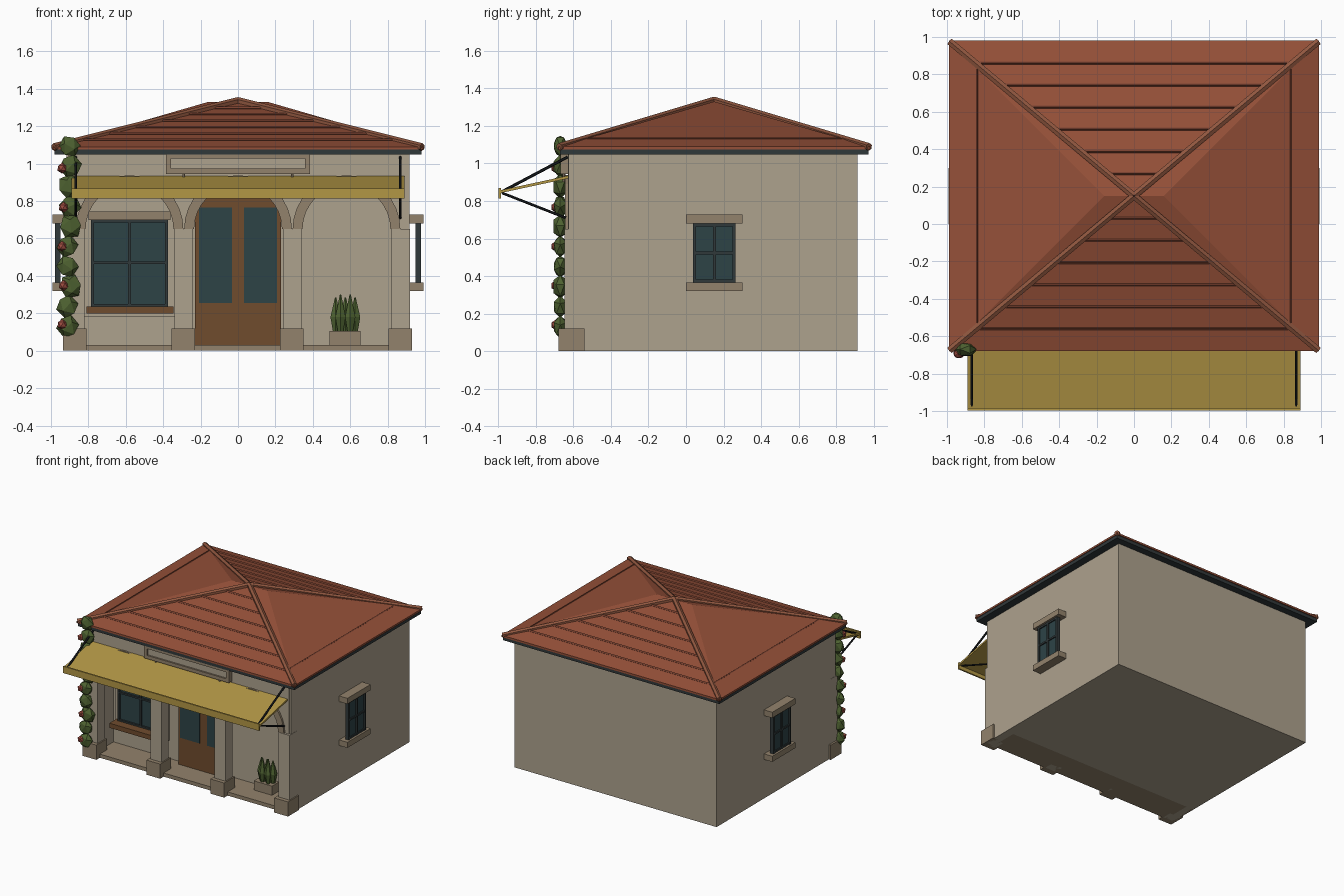
import bpy, bmesh, math, random
from mathutils import Vector, Matrix

if "Cube" in bpy.data.objects:
    bpy.data.objects.remove(bpy.data.objects["Cube"])

random.seed(4)
MATS = {}
COL = dict(wall=(.42, .36, .27), stone=(.29, .225, .15), roof=(.30, .08, .04), tile=(.2, .055, .03),
           cap=(.28, .095, .05), slate=(.03, .04, .042), iron=(.01, .012, .014), cloth=(.45, .31, .06),
           glass=(.026, .056, .062), wood=(.16, .072, .027), leaf=(.075, .12, .03), flower=(.33, .07, .05))


def finish(name, bm, col):
    bmesh.ops.recalc_face_normals(bm, faces=bm.faces)
    me = bpy.data.meshes.new(name)
    bm.to_mesh(me)
    bm.free()
    if col not in MATS:
        MATS[col] = bpy.data.materials.new(col)
        MATS[col].diffuse_color = (*COL[col], 1)
    me.materials.append(MATS[col])
    ob = bpy.data.objects.new(name, me)
    bpy.context.collection.objects.link(ob)
    return ob


def box(name, x, y, z, col):
    bm = bmesh.new()
    c = [(a[0] + a[1]) / 2 for a in (x, y, z)]
    s = [abs(a[1] - a[0]) for a in (x, y, z)]
    bmesh.ops.create_cube(bm, size=1, matrix=Matrix.Translation(c) @ Matrix.Diagonal((*s, 1)))
    return finish(name, bm, col)


def rod(name, a, b, r, col, sides=6):
    a, b = Vector(a), Vector(b)
    d = b - a
    m = Matrix.Translation((a + b) / 2) @ d.to_track_quat('Z', 'Y').to_matrix().to_4x4()
    bm = bmesh.new()
    bmesh.ops.create_cone(bm, cap_ends=True, segments=sides, radius1=r, radius2=r, depth=d.length, matrix=m)
    return finish(name, bm, col)


def profile(name, pts, y0, y1, col):
    """Extrude an (x, z) outline from y0 to y1."""
    bm = bmesh.new()
    f = bm.faces.new([bm.verts.new((x, y0, z)) for x, z in pts])
    g = bmesh.ops.extrude_face_region(bm, geom=[f])['geom']
    bmesh.ops.translate(bm, vec=(0, y1 - y0, 0), verts=[v for v in g if isinstance(v, bmesh.types.BMVert)])
    return finish(name, bm, col)


def arc(cx, r, n=16, z=.65):
    return [(cx - r * math.cos(math.pi * i / n), z + r * math.sin(math.pi * i / n)) for i in range(n + 1)]


def frame(name, x, z, y, t, col):
    """Rectangular frame of bars with width t."""
    for k, (a, b) in enumerate([((x[0], x[0] + t), z), ((x[1] - t, x[1]), z),
                                ((x[0] + t, x[1] - t), (z[0], z[0] + t)),
                                ((x[0] + t, x[1] - t), (z[1] - t, z[1]))]):
        box(f"{name}_{k}", a, y, b, col)


# Main volume, porch floor, porch side walls and ceiling
WY = -.40
box("building_body", (-.918, .918), (WY, .915), (0, 1.06), "wall")
box("porch_floor", (-.915, .915), (-.635, WY), (0, .03), "stone")
box("porch_ceiling", (-.9, .9), (-.57, WY), (.96, 1.06), "wall")
for s in (-1, 1):
    box("porch_side_wall", (s * .85, s * .918), (-.625, WY), (0, 1.06), "wall")

# Arcade front with three arched openings
outline = [(-.905, 0), (-.905, 1.06), (.905, 1.06), (.905, 0)]
for cx in (.58, 0, -.58):
    outline += [(cx + .24, 0)] + arc(cx, .24)[::-1] + [(cx - .24, 0)]
profile("arcade_wall", outline, -.63, -.565, "wall")
for cx in (-.58, 0, .58):
    profile("arch_trim", arc(cx, .288) + arc(cx, .235)[::-1], -.645, -.56, "stone")
for px in (-.87, -.29, .29, .87):
    box("pier", (px - .05, px + .05), (-.648, -.555), (0, .65), "wall")
    box("pier_base", (px - .065, px + .06), (-.68, -.54), (0, .12), "stone")

# Sign board without lettering
box("sign_panel", (-.36, .36), (-.655, -.62), (.96, 1.045), "wall")
frame("sign_frame", (-.385, .385), (.945, 1.055), (-.668, -.62), .028, "stone")
for x in (-.29, .29):
    rod("sign_bracket", (x, -.65, .90), (x, -.65, .95), .008, "stone")

# Shop window
frame("window_surround", (-.82, -.34), (.18, .74), (WY - .02, WY), .035, "wall")
box("window_glass", (-.785, -.375), (WY - .025, WY), (.235, .70), "glass")
frame("window_frame", (-.785, -.375), (.235, .70), (WY - .04, WY), .014, "slate")
box("window_mullion", (-.588, -.573), (WY - .04, WY), (.235, .70), "slate")
box("window_transom", (-.785, -.375), (WY - .04, WY), (.463, .476), "slate")
box("window_lintel", (-.80, -.36), (WY - .06, WY), (.70, .745), "stone")
box("window_sill", (-.81, -.345), (WY - .11, WY), (.198, .236), "wood")

# Double door
box("door", (-.23, .23), (WY - .045, WY), (.03, .85), "wood")
for s in (-1, 1):
    box("door_glass", (s * .033, s * .208), (WY - .052, WY), (.255, .765), "glass")

# Planter with clipped shrubs
box("planter", (.49, .655), (WY - .095, WY - .005), (.03, .105), "stone")
for i in range(5):
    bm = bmesh.new()
    x, y, h = .522 + i * .026, WY - .04 - .025 * (i % 2), .285 + .015 * (i % 2)
    bmesh.ops.create_cone(bm, segments=6, radius1=.016, radius2=.032, depth=.08,
                          matrix=Matrix.Translation((x, y, .14)))
    bmesh.ops.create_cone(bm, segments=6, radius1=.032, radius2=.004, depth=h - .18, cap_ends=True,
                          matrix=Matrix.Translation((x, y, (h + .18) / 2)))
    finish("shrub", bm, "leaf")

# Side windows, mirrored
for s in (-1, 1):
    box("side_lintel", (s * .91, s * .993), (0, .30), (.68, .727), "stone")
    box("side_sill", (s * .91, s * .993), (0, .30), (.32, .366), "stone")
    box("side_glass", (s * .95, s * .968), (.045, .258), (.366, .68), "glass")
    for y in (.045, .151, .255):
        box("side_window_bar", (s * .948, s * .979), (y - .008, y + .008), (.366, .68), "slate")
    for z in (.374, .523, .672):
        box("side_window_rail", (s * .948, s * .977), (.045, .258), (z - .007, z + .007), "slate")

# Hipped roof with a short ridge
CY, HX, HY, EZ, RZ = .15, .988, .83, 1.09, 1.33
box("eave_fascia", (-.982, .982), (CY - .822, CY + .822), (1.048, 1.08), "slate")
bm = bmesh.new()
low, top = [[bm.verts.new((sx * HX, CY + sy * HY, z)) for sx, sy in ((-1, -1), (1, -1), (1, 1), (-1, 1))]
            for z in (1.075, EZ)]
r0, r1 = bm.verts.new((-.16, CY, RZ)), bm.verts.new((.16, CY, RZ))
bm.faces.new(low)
for i in range(4):
    j = (i + 1) % 4
    bm.faces.new((low[i], low[j], top[j], top[i]))
for f in ((top[0], top[1], r1, r0), (top[1], top[2], r1), (top[2], top[3], r0, r1), (top[3], top[0], r0)):
    bm.faces.new(f)
finish("hipped_roof", bm, "roof")

# Tile courses and hip caps
for s in (-1, 1):
    for d in (.71, .593, .475, .357, .238, .12):
        z = EZ + (1 - d / HY) * (RZ - EZ) + .001
        hw = d / HY * HX - .02
        rod("tile_course", (-hw, CY + s * d, z), (hw, CY + s * d, z), .009, "tile", 4)
    z = EZ + .148 / .828 * (RZ - EZ)
    rod("side_tile_course", (s * .84, CY - .68, z), (s * .84, CY + .68, z), .006, "tile", 4)
    for t in (-1, 1):
        rod("hip_cap", (s * .985, CY + t * .825, 1.088), (0, CY, 1.335), .021, "cap")

# Awning with valance and iron stays
bm = bmesh.new()
sec = [(-.62, .937), (-.99, .857), (-.99, .842), (-.62, .922)]
f = bm.faces.new([bm.verts.new((-.89, y, z)) for y, z in sec])
g = bmesh.ops.extrude_face_region(bm, geom=[f])['geom']
bmesh.ops.translate(bm, vec=(1.78, 0, 0), verts=[v for v in g if isinstance(v, bmesh.types.BMVert)])
finish("awning_cloth", bm, "cloth")
box("awning_valance", (-.89, .89), (-.998, -.985), (.813, .868), "cloth")
for s in (-1, 1):
    x = s * .867
    rod("awning_upper_stay", (x, -.63, 1.035), (x, -.98, .85), .008, "iron")
    rod("awning_lower_stay", (x, -.64, .71), (x, -.98, .843), .007, "iron")

# Climbing vine with flowers
for i in range(10):
    bm = bmesh.new()
    z = .13 + i * .107
    m = (Matrix.Translation((-.905 + random.uniform(-.012, .012), -.67, z))
         @ Matrix.Diagonal((.064, .042, .066, 1)) @ Matrix.Rotation(random.uniform(0, 3), 4, 'Y'))
    bmesh.ops.create_icosphere(bm, subdivisions=1, radius=random.uniform(.9, 1.05), matrix=m)
    finish("vine_clump", bm, "leaf")
for i in range(5):
    bm = bmesh.new()
    bmesh.ops.create_icosphere(bm, subdivisions=1, radius=.029,
                               matrix=Matrix.Translation((-.94 + .008 * (i % 2), -.692, .14 + i * .209)))
    finish("vine_flower", bm, "flower")

for m in bpy.data.materials:
    if m.users and not m.is_grease_pencil:
        m.use_nodes = True
        m.node_tree.nodes["Principled BSDF"].inputs["Base Color"].default_value = m.diffuse_color
